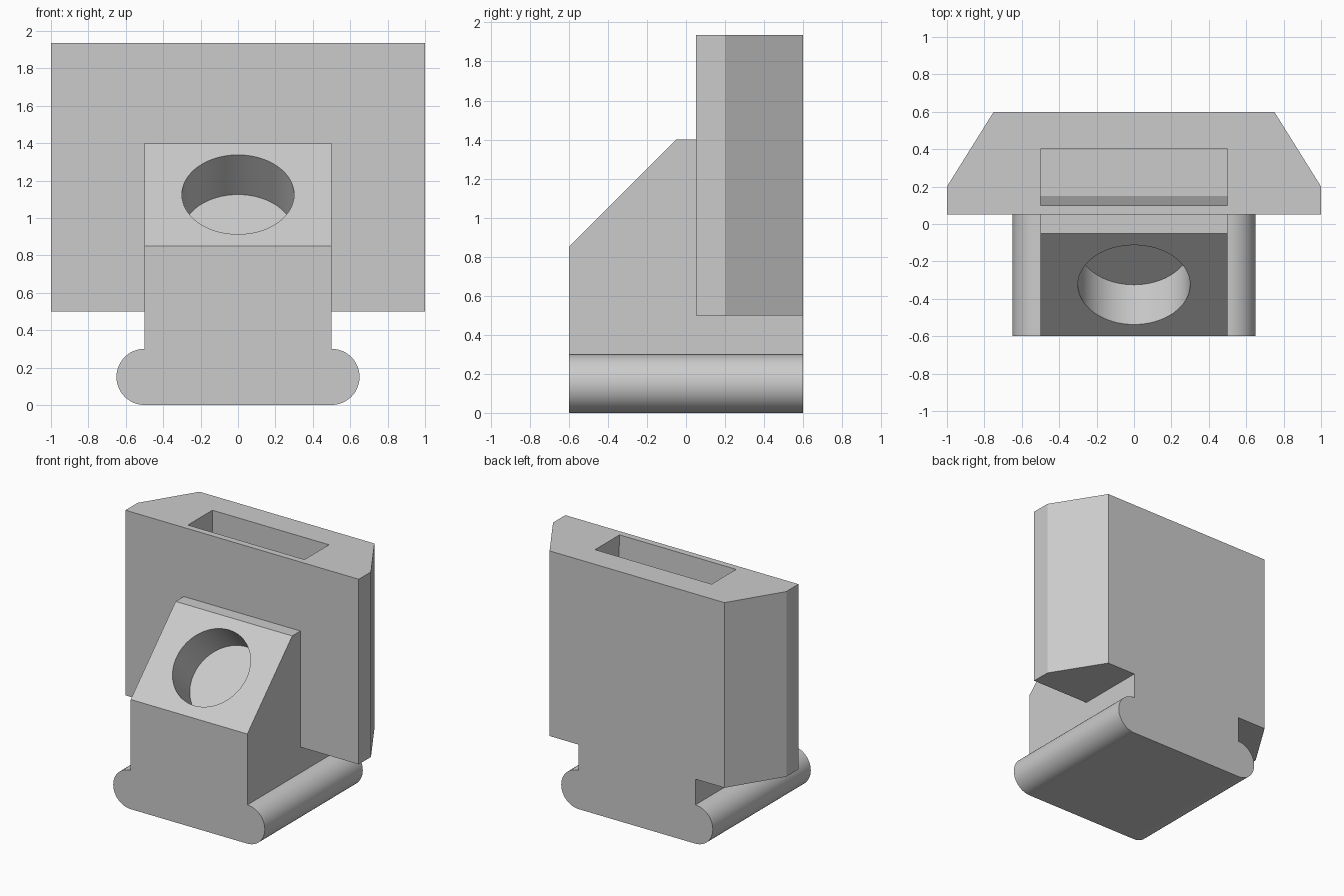
import bpy, bmesh, math
from mathutils import Matrix, Vector

cube = bpy.data.objects.get("Cube")
if cube:
    bpy.data.objects.remove(cube, do_unlink=True)

grey = bpy.data.materials.new("light grey")
grey.use_nodes = True
GREY = (0.6, 0.6, 0.6, 1)
grey.diffuse_color = GREY
grey.node_tree.nodes["Principled BSDF"].inputs["Base Color"].default_value = GREY


def add_object(name, bm):
    bmesh.ops.recalc_face_normals(bm, faces=bm.faces)
    mesh = bpy.data.meshes.new(name)
    bm.to_mesh(mesh)
    bm.free()
    mesh.materials.append(grey)
    obj = bpy.data.objects.new(name, mesh)
    bpy.context.collection.objects.link(obj)
    return obj


def prism(name, outline, axis, start, end):
    """Extrude a flat outline along the x, y or z axis."""
    bm = bmesh.new()
    verts = []
    for point in outline:
        co = list(point)
        co.insert("xyz".index(axis), start)
        verts.append(bm.verts.new(co))
    face = bm.faces.new(verts)
    moved = bmesh.ops.extrude_face_region(bm, geom=[face])["geom"]
    shift = Vector([end - start if a == axis else 0 for a in "xyz"])
    bmesh.ops.translate(bm, vec=shift, verts=[v for v in moved if isinstance(v, bmesh.types.BMVert)])
    return add_object(name, bm)


def boolean(target, other, operation):
    mod = target.modifiers.new(operation.lower(), "BOOLEAN")
    mod.operation = operation
    mod.solver = "EXACT"
    mod.object = other
    bpy.context.view_layer.objects.active = target
    bpy.ops.object.modifier_apply(modifier=mod.name)
    bpy.data.objects.remove(other, do_unlink=True)


# Foot with half-round sides, rising into the neck
STEPS = 24
right_side = [(0.5 + 0.15 * math.cos(a), 0.15 + 0.15 * math.sin(a))
              for a in (math.pi * (i / STEPS - 0.5) for i in range(STEPS + 1))]
right_side.append((0.5, 0.5))
left_side = [(-x, z) for x, z in reversed(right_side)]
body = prism("mount_body", right_side + left_side, "y", -0.6, 0.6)

# Block with sloped face
block = prism("sloped_block", [(-0.6, 0.5), (0.05, 0.5), (0.05, 1.4), (-0.05, 1.4), (-0.6, 0.85)],
              "x", -0.5, 0.5)

# Back plate with angled rear corners
plate = prism("back_plate", [(-1, 0.05), (1, 0.05), (1, 0.2), (0.75, 0.6), (-0.75, 0.6), (-1, 0.2)],
              "z", 0.5, 1.935)

# Tapered slot in the top of the plate
slot = prism("slot_cutter", [(0.1, 1.935), (0.4, 1.935), (0.4, 0.7), (0.15, 0.7)], "x", -0.5, 0.5)
for v in slot.data.vertices:
    if v.co.z > 1.9:
        v.co.z += 0.1
        if v.co.y < 0.2:
            v.co.y -= 0.004
boolean(plate, slot, "DIFFERENCE")

boolean(body, block, "UNION")
boolean(body, plate, "UNION")

# Round blind hole, square to the slope
bm = bmesh.new()
bmesh.ops.create_cone(bm, cap_ends=True, segments=64, radius1=0.3, radius2=0.3, depth=0.6,
                      matrix=Matrix.Translation((0, -0.325, 1.125)) @ Matrix.Rotation(math.radians(45), 4, "X"))
hole = add_object("hole_cutter", bm)
boolean(body, hole, "DIFFERENCE")

bpy.ops.object.select_all(action="DESELECT")
body.select_set(True)
bpy.context.view_layer.objects.active = body
bpy.ops.object.shade_smooth_by_angle(angle=math.radians(25))
